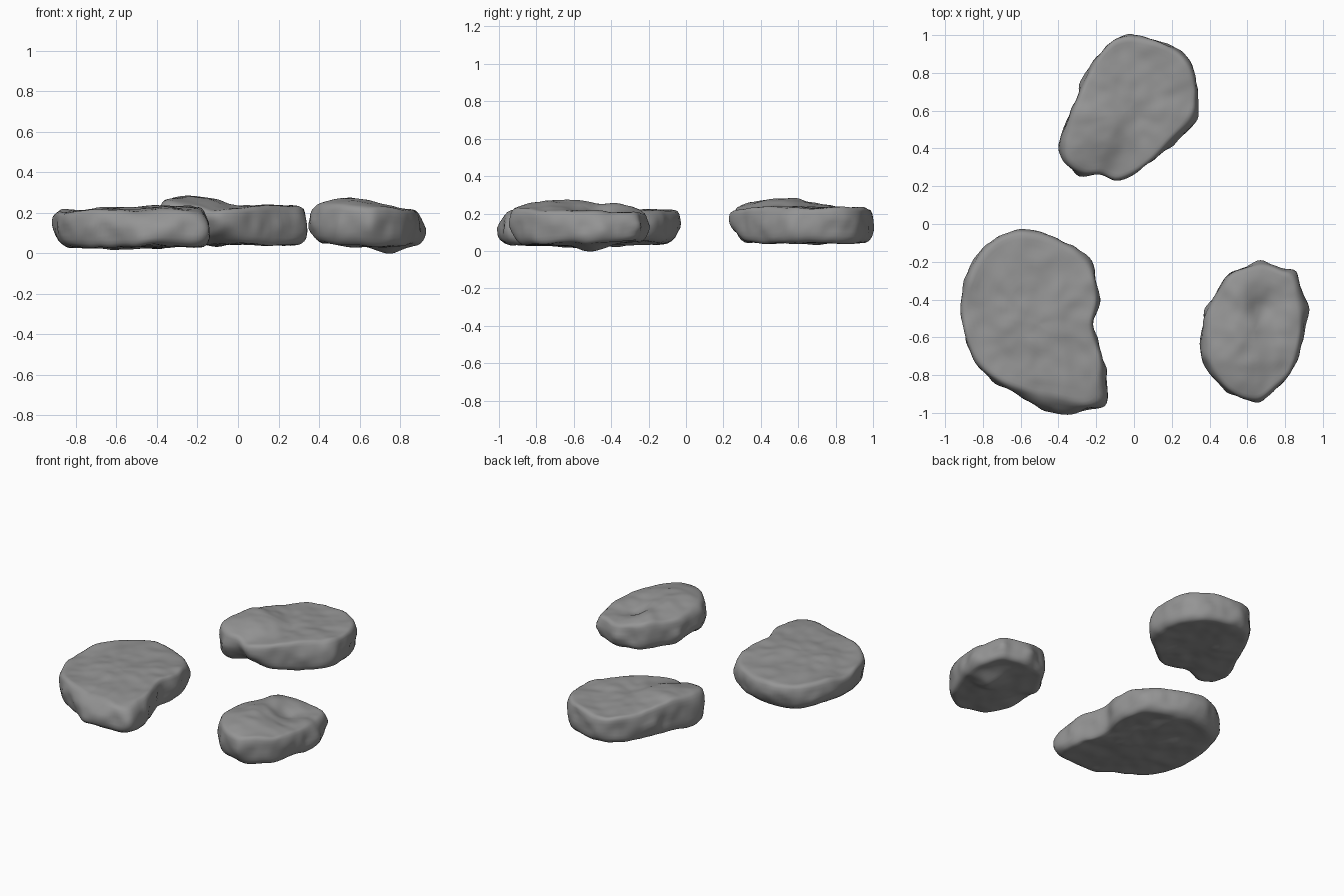
import bpy, math
from mathutils import Vector, noise

if "Cube" in bpy.data.objects:
    bpy.data.objects.remove(bpy.data.objects["Cube"])

SEG = 128  # points around each stone

# dark grey rock
rock = bpy.data.materials.new("dark_rock")
rock.diffuse_color = (0.3, 0.3, 0.3, 1)
rock.use_nodes = True
rock.node_tree.nodes["Principled BSDF"].inputs["Base Color"].default_value = rock.diffuse_color


def smooth_loop(pts, count):
    """Closed Catmull-Rom curve, resampled evenly by length."""
    n, dense = len(pts), []
    P = [Vector(p) for p in pts]
    for i in range(n):
        a, b, c, d = P[i - 1], P[i], P[(i + 1) % n], P[(i + 2) % n]
        for k in range(16):
            t = k / 16
            dense.append(0.5 * (2 * b + (c - a) * t + (2 * a - 5 * b + 4 * c - d) * t * t
                                + (3 * b - a - 3 * c + d) * t ** 3))
    dense.append(dense[0])
    acc = [0]
    for p, q in zip(dense, dense[1:]):
        acc.append(acc[-1] + (q - p).length)
    out, j = [], 0
    for k in range(count):
        s = acc[-1] * k / count
        while acc[j + 1] < s:
            j += 1
        out.append(dense[j].lerp(dense[j + 1], (s - acc[j]) / (acc[j + 1] - acc[j])))
    return out


def field(base, bumps, p):
    """Flat level plus soft bumps (x, y, radius, height)."""
    return base + sum(h * math.exp(-((p.x - x) ** 2 + (p.y - y) ** 2) / r ** 2)
                      for x, y, r, h in bumps)


def stone(name, outline, top, low, leans, seed):
    loop = smooth_loop(outline, SEG)
    c = sum(loop, Vector((0, 0))) / SEG
    off = Vector((seed * 7.3, seed * 3.1, seed))
    # profile from underside centre to top centre: (spread, height fraction)
    flat = [0.06 * i for i in range(1, 16)]
    prof = [(s, 0) for s in flat]
    prof += [(0.935, 0.03), (0.968, 0.1), (0.988, 0.2), (0.998, 0.33), (1.003, 0.48),
             (1.003, 0.62), (0.998, 0.75), (0.988, 0.87), (0.97, 0.95), (0.94, 0.99)]
    prof += [(s, 1) for s in reversed(flat)]

    def place(p, s, t):
        q = c + (p - c) * s
        for x, y, r, dx, dy, end in leans:
            w = math.exp(-((q.x - x) ** 2 + (q.y - y) ** 2) / r ** 2)
            w *= (t if end else 1 - t) ** 2.5
            q = q + Vector((dx, dy)) * w
        zb, zt = field(*low, q), field(*top, q)
        v = Vector((q.x, q.y, zb + (zt - zb) * t))
        # uneven chipped surface
        side = max(0, s - 0.85) / 0.15 * (1 - abs(2 * t - 1))
        n = noise.noise(v * 7 + off) * 0.013 + noise.noise(v * 14 + off) * 0.006
        v.z += n * (1 - 0.5 * side)
        m = (noise.noise(v * 8 - off) * 0.022 + noise.noise(v * 16 - off) * 0.01) * side
        d = (p - c).normalized()
        return v + Vector((d.x, d.y, 0)) * m

    verts = [place(c, 0, 0)]
    for s, t in prof:
        verts += [place(p, s, t) for p in loop]
    verts.append(place(c, 0, 1))
    last, faces = len(verts) - 1, []
    for k in range(SEG):
        k2 = (k + 1) % SEG
        faces.append((0, 1 + k2, 1 + k))
        for r in range(len(prof) - 1):
            a, b = 1 + r * SEG, 1 + (r + 1) * SEG
            faces.append((a + k, a + k2, b + k2, b + k))
        a = 1 + (len(prof) - 1) * SEG
        faces.append((a + k, a + k2, last))
    # outlines run clockwise seen from above
    faces = [f[::-1] for f in faces]
    me = bpy.data.meshes.new(name)
    me.from_pydata(verts, [], faces)
    me.shade_smooth()
    me.materials.append(rock)
    ob = bpy.data.objects.new(name, me)
    bpy.context.collection.objects.link(ob)


# back stone: hump on its left, undercut front tip
stone("back_stone",
      [(-.01, 1), (.16, .96), (.27, .89), (.325, .78), (.34, .66), (.32, .53), (.19, .41),
       (.03, .28), (-.09, .23), (-.18, .26), (-.28, .26), (-.37, .32), (-.40, .41),
       (-.38, .50), (-.33, .61), (-.26, .77), (-.2, .88), (-.12, .97)],
      (.228, [(-.24, .5, .2, .06), (-.1, .25, .12, -.015), (-.08, .45, .09, -.015)]),
      (.045, [(-.1, .24, .1, .03)]),
      [(.3, .5, .15, -.02, .02, 1), (-.4, .45, .1, .02, 0, 1), (-.15, .25, .15, 0, .06, 0)], 1)

# large left stone: front lobe whose base pushes forward
stone("left_stone",
      [(-.58, -.03), (-.45, -.06), (-.31, -.13), (-.22, -.23), (-.19, -.40), (-.215, -.55),
       (-.165, -.71), (-.14, -.81), (-.15, -.95), (-.30, -1.0), (-.47, -1.0), (-.6, -.91),
       (-.79, -.79), (-.89, -.63), (-.92, -.42), (-.87, -.24), (-.79, -.12), (-.68, -.05)],
      (.212, [(-.3, -.5, .3, .02), (-.9, -.5, .2, -.01), (-.65, -.3, .2, .008)]),
      (.04, [(-.58, -.6, .3, -.018), (-.2, -.3, .2, .015)]),
      [(-.45, -1.0, .16, -.02, .08, 1), (-.13, -.88, .14, -.04, .02, 1),
       (-.92, -.45, .22, .05, 0, 0), (-.58, -.03, .2, 0, -.04, 0)], 2)

# small right stone: raised left ridge and a hollow on top
stone("right_stone",
      [(.70, -.21), (.79, -.24), (.86, -.28), (.92, -.45), (.89, -.61), (.83, -.79),
       (.74, -.88), (.65, -.94), (.53, -.91), (.43, -.82), (.34, -.67), (.355, -.50),
       (.43, -.38), (.51, -.26), (.61, -.22)],
      (.205, [(.56, -.69, .22, .072), (.56, -.38, .14, .04), (.67, -.45, .08, -.045),
              (.68, -.62, .09, -.015)]),
      (.048, [(.75, -.48, .10, -.04), (.65, -.68, .17, -.027), (.38, -.6, .1, .025)]),
      [(.35, -.62, .15, .035, 0, 1), (.92, -.42, .15, -.03, 0, 1),
       (.36, -.6, .15, .04, 0, 0), (.6, -.93, .12, 0, .03, 0)], 3)
